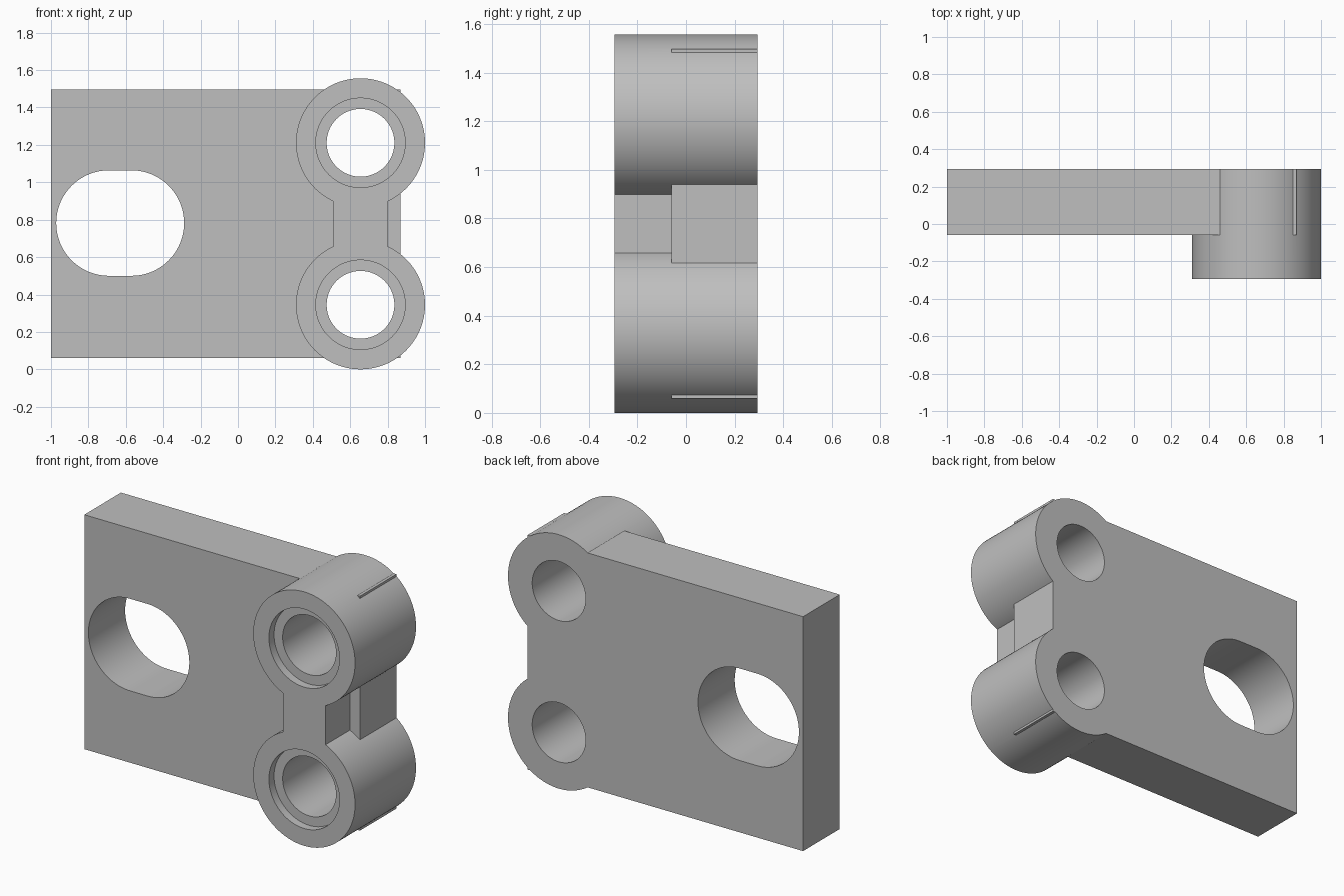
import bpy, bmesh
from math import pi, sin, cos, radians

if "Cube" in bpy.data.objects:
    bpy.data.objects.remove(bpy.data.objects["Cube"])

BACK, FRONT, PLATE_FRONT = 0.295, -0.295, -0.06
MID_Z = 0.778
BOSS_X, BOSS_R, BOSS_OFFSET = 0.655, 0.345, 0.433

grey = bpy.data.materials.new("light grey")
grey.use_nodes = True
grey.diffuse_color = (0.52, 0.52, 0.52, 1)
grey.node_tree.nodes["Principled BSDF"].inputs["Base Color"].default_value = (0.52, 0.52, 0.52, 1)


def prism(name, outline, y0, y1):
    """Extrude an x-z outline from y0 to y1."""
    bm = bmesh.new()
    face = bm.faces.new([bm.verts.new((x, y0, z)) for x, z in outline])
    new = bmesh.ops.extrude_face_region(bm, geom=[face])["geom"]
    verts = [v for v in new if isinstance(v, bmesh.types.BMVert)]
    bmesh.ops.translate(bm, verts=verts, vec=(0, y1 - y0, 0))
    bmesh.ops.recalc_face_normals(bm, faces=bm.faces)
    mesh = bpy.data.meshes.new(name)
    bm.to_mesh(mesh)
    bm.free()
    mesh.materials.append(grey)
    obj = bpy.data.objects.new(name, mesh)
    bpy.context.collection.objects.link(obj)
    return obj


def rect(x0, x1, z0, z1):
    return [(x0, z0), (x1, z0), (x1, z1), (x0, z1)]


def circle(x, z, r, n=96):
    return [(x + r * cos(2 * pi * i / n), z + r * sin(2 * pi * i / n)) for i in range(n)]


def slot(x0, x1, z, r, n=48):
    right = [(x1 + r * sin(pi * i / n), z - r * cos(pi * i / n)) for i in range(n + 1)]
    left = [(x0 - r * sin(pi * i / n), z + r * cos(pi * i / n)) for i in range(n + 1)]
    return right + left


def combine(target, tool, operation):
    """Apply a boolean and discard the tool."""
    tool.hide_render = True
    bpy.context.view_layer.objects.active = target
    mod = target.modifiers.new("combine", "BOOLEAN")
    mod.object, mod.operation, mod.solver = tool, operation, "EXACT"
    bpy.ops.object.modifier_apply(modifier=mod.name)
    bpy.data.objects.remove(tool)


# Flat plate with the web joining the bosses
bracket = prism("bracket_plate", rect(-1, 0.868, MID_Z - 0.718, MID_Z + 0.718), PLATE_FRONT, BACK)
web = prism("boss_web", rect(0.51, 0.80, MID_Z - 0.3, MID_Z + 0.3), FRONT, 0.1)
combine(bracket, web, "UNION")

# Round bosses
centres = [MID_Z - BOSS_OFFSET, MID_Z + BOSS_OFFSET]
for z in centres:
    combine(bracket, prism("boss", circle(BOSS_X, z, BOSS_R), FRONT, BACK), "UNION")

# Through bores with shallow counterbores
for z in centres:
    combine(bracket, prism("bore", circle(BOSS_X, z, 0.181), -0.5, 0.5), "DIFFERENCE")
    combine(bracket, prism("counterbore", circle(BOSS_X, z, 0.239), -0.5, FRONT + 0.05), "DIFFERENCE")

# Rounded slot
combine(bracket, prism("slot", slot(-0.69, -0.57, 0.782, 0.282), -0.5, 0.5), "DIFFERENCE")

# Smooth curved walls, keep crisp edges
bpy.ops.object.select_all(action="DESELECT")
bracket.select_set(True)
bpy.context.view_layer.objects.active = bracket
bpy.ops.object.shade_smooth_by_angle(angle=radians(25))
